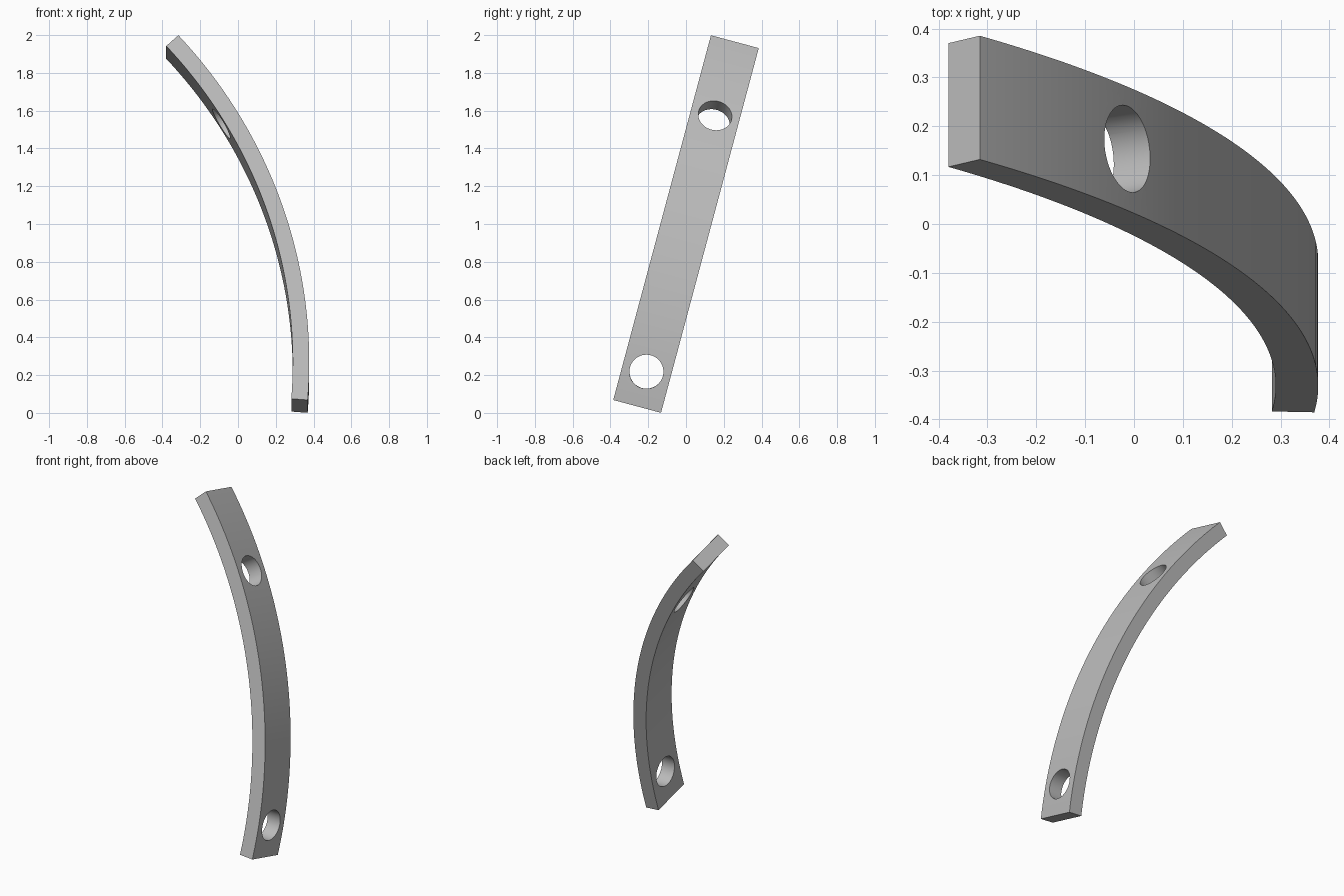
import bpy, bmesh
from math import radians, sin, cos
from mathutils import Matrix, Vector

cube = bpy.data.objects.get("Cube")
if cube:
    bpy.data.objects.remove(cube, do_unlink=True)

R_OUT, THICK, WIDTH = 2.66, 0.087, 0.262
START, END, STEPS = -4.5, 42.3, 64
CENTRE = Vector((0.377 - R_OUT, 0, -0.791))
HOLE_R = 0.09
HOLE_ANGLES = (-0.4, 31.4)


def arc_point(radius, deg, y=0):
    a = radians(deg)
    return CENTRE + Vector((radius * cos(a), y, radius * sin(a)))


def make_object(name, bm):
    bmesh.ops.recalc_face_normals(bm, faces=bm.faces)
    mesh = bpy.data.meshes.new(name)
    bm.to_mesh(mesh)
    bm.free()
    obj = bpy.data.objects.new(name, mesh)
    bpy.context.collection.objects.link(obj)
    return obj


# Curved bar: a rectangle swept along the arc
bm = bmesh.new()
section = ((R_OUT, -WIDTH / 2), (R_OUT, WIDTH / 2),
           (R_OUT - THICK, WIDTH / 2), (R_OUT - THICK, -WIDTH / 2))
rings = []
for i in range(STEPS + 1):
    deg = START + (END - START) * i / STEPS
    rings.append([bm.verts.new(arc_point(r, deg, y)) for r, y in section])
for a, b in zip(rings, rings[1:]):
    for k in range(4):
        n = (k + 1) % 4
        bm.faces.new((a[k], a[n], b[n], b[k]))
bm.faces.new(rings[0])
bm.faces.new(rings[-1])
bar = make_object("curved_bar", bm)

grey = bpy.data.materials.new("plain_grey")
grey.use_nodes = True
colour = (0.5, 0.5, 0.5, 1)
grey.diffuse_color = colour
grey.node_tree.nodes["Principled BSDF"].inputs["Base Color"].default_value = colour
bar.data.materials.append(grey)

# Bolt holes drilled radially through the bar
bpy.context.view_layer.objects.active = bar
bar.select_set(True)
for deg in HOLE_ANGLES:
    bm = bmesh.new()
    place = (Matrix.Translation(arc_point(R_OUT - THICK / 2, deg))
             @ Matrix.Rotation(radians(90 - deg), 4, 'Y'))
    bmesh.ops.create_cone(bm, cap_ends=True, segments=64, radius1=HOLE_R,
                          radius2=HOLE_R, depth=THICK * 4, matrix=place)
    cutter = make_object("hole_cutter", bm)
    cutter.hide_render = True
    mod = bar.modifiers.new("hole", 'BOOLEAN')
    mod.operation = 'DIFFERENCE'
    mod.solver = 'EXACT'
    mod.object = cutter
    bpy.ops.object.modifier_apply(modifier=mod.name)
    bpy.data.objects.remove(cutter, do_unlink=True)

# Lean the bar backwards and stand it on the ground
bar.rotation_euler.x = radians(-15)
bar.location.z = 1
bpy.ops.object.shade_smooth_by_angle(angle=radians(30))
